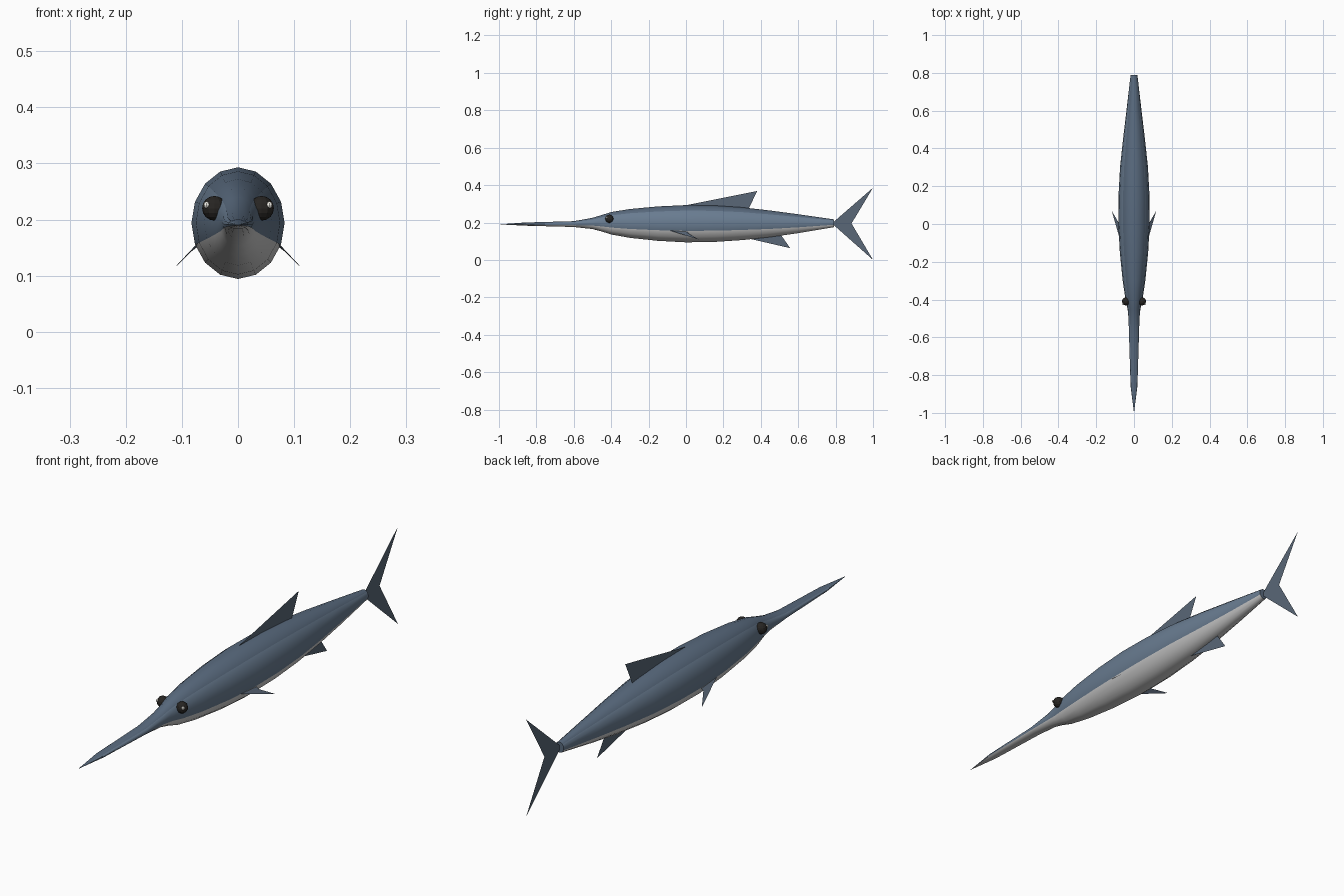
import bpy, bmesh, math

if "Cube" in bpy.data.objects:
    bpy.data.objects.remove(bpy.data.objects["Cube"])


def material(name, rgb):
    m = bpy.data.materials.new(name)
    m.diffuse_color = (*rgb, 1)
    m.use_nodes = True
    m.node_tree.nodes["Principled BSDF"].inputs["Base Color"].default_value = m.diffuse_color
    return m


BACK = material("back_blue", (0.10, 0.145, 0.21))
SIDE = material("side_blue", (0.14, 0.20, 0.28))
BELLY = material("belly_grey", (0.55, 0.55, 0.54))
FIN = material("fin_blue", (0.10, 0.135, 0.185))
EYE = material("eye_black", (0.02, 0.018, 0.016))
GLINT = material("glint_white", (0.9, 0.88, 0.82))


def finish(name, bm, mats):
    mesh = bpy.data.meshes.new(name)
    bm.to_mesh(mesh)
    bm.free()
    for m in mats:
        mesh.materials.append(m)
    ob = bpy.data.objects.new(name, mesh)
    bpy.context.collection.objects.link(ob)
    return ob


# Body and bill: 16-sided rings of (y, half width, bottom z, top z)
SIDES = 16
RINGS = [
    (-0.86, 0.018, 0.183, 0.200), (-0.60, 0.026, 0.176, 0.207),
    (-0.50, 0.029, 0.165, 0.225), (-0.45, 0.034, 0.152, 0.240),
    (-0.40, 0.045, 0.136, 0.256), (-0.30, 0.060, 0.118, 0.272),
    (-0.15, 0.075, 0.102, 0.286), (0.00, 0.083, 0.094, 0.293),
    (0.15, 0.082, 0.096, 0.291), (0.30, 0.074, 0.106, 0.281),
    (0.45, 0.058, 0.122, 0.264), (0.60, 0.040, 0.143, 0.244),
    (0.79, 0.018, 0.175, 0.217)]
bm = bmesh.new()
loops = []
for y, w, lo, hi in RINGS:
    loops.append([bm.verts.new((w * math.cos(a), y, (lo + hi) / 2 + (hi - lo) / 2 * math.sin(a)))
                  for a in (math.tau * i / SIDES for i in range(SIDES))])
tip = bm.verts.new((0, -1, 0.19))


def zone(i):
    if 2 <= i < 6:
        return 0
    return 2 if 9 <= i < 15 else 1


for i in range(SIDES):
    j = (i + 1) % SIDES
    bm.faces.new((tip, loops[0][i], loops[0][j])).material_index = zone(i)
    for a, b in zip(loops, loops[1:]):
        bm.faces.new((a[i], b[i], b[j], a[j])).material_index = zone(i)
bm.faces.new(loops[-1])
bmesh.ops.recalc_face_normals(bm, faces=bm.faces)
body = finish("body", bm, (BACK, SIDE, BELLY))
bpy.context.view_layer.objects.active = body
body.select_set(True)
bpy.ops.object.shade_smooth_by_angle(angle=math.radians(30))


# Fins: flat sheets
def fin(name, *faces):
    bm = bmesh.new()
    for pts in faces:
        bm.faces.new([bm.verts.new(p) for p in pts])
    bmesh.ops.remove_doubles(bm, verts=bm.verts, dist=1e-5)
    return finish(name, bm, (FIN,))


fin("dorsal_fin", [(0, -0.01, 0.29), (0, 0.33, 0.27), (0, 0.34, 0.283), (0, 0.38, 0.368)])
fin("anal_fin", [(0, 0.31, 0.12), (0, 0.50, 0.145), (0, 0.51, 0.13), (0, 0.557, 0.063)])
fin("tail_fin",
    [(0, 0.78, 0.195), (0, 0.885, 0.195), (0, 1.0, 0.386)],
    [(0, 0.78, 0.195), (0, 1.0, 0.0), (0, 0.885, 0.195)])


def ball(name, loc, r, mat, u, v):
    bm = bmesh.new()
    bmesh.ops.create_uvsphere(bm, u_segments=u, v_segments=v, radius=r)
    bmesh.ops.translate(bm, vec=loc, verts=bm.verts)
    return finish(name, bm, (mat,))


# Paired parts
for s, side in ((1, "left"), (-1, "right")):
    fin("pectoral_fin_" + side,
        [(s * 0.072, -0.09, 0.158), (s * 0.118, 0.07, 0.109),
         (s * 0.083, 0.01, 0.143), (s * 0.07, 0.01, 0.153)])
    ball("eye_" + side, (s * 0.042, -0.41, 0.22), 0.022, EYE, 12, 8)
    ball("eye_glint_" + side, (s * 0.056, -0.424, 0.226), 0.006, GLINT, 8, 6)
